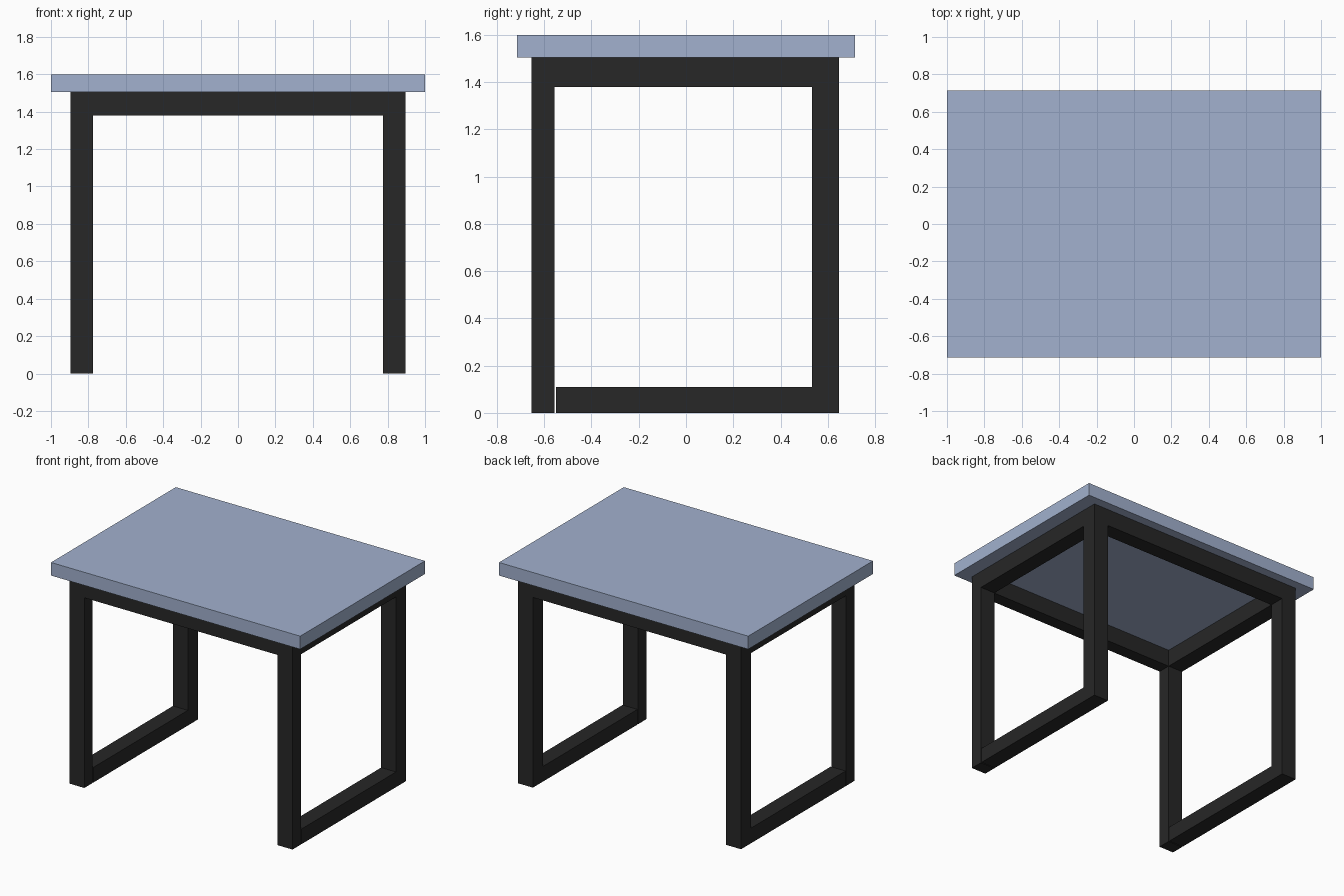
import bpy, bmesh
from mathutils import Vector

if "Cube" in bpy.data.objects:
    bpy.data.objects.remove(bpy.data.objects["Cube"])


def material(name, color):
    m = bpy.data.materials.new(name)
    m.diffuse_color = color
    m.use_nodes = True
    m.node_tree.nodes["Principled BSDF"].inputs["Base Color"].default_value = m.diffuse_color
    return m


black = material("black_frame", (0.02, 0.02, 0.02, 1))
blue = material("blue_top", (0.36, 0.44, 0.62, 1))


def box(name, lo, hi, mat):
    """Axis-aligned box between two corners."""
    lo, hi = Vector(lo), Vector(hi)
    bm = bmesh.new()
    bmesh.ops.create_cube(bm, size=1)
    for v in bm.verts:
        v.co = Vector(v.co[i] * (hi[i] - lo[i]) for i in range(3))
    mesh = bpy.data.meshes.new(name)
    bm.to_mesh(mesh)
    bm.free()
    mesh.materials.append(mat)
    ob = bpy.data.objects.new(name, mesh)
    ob.location = (lo + hi) / 2
    bpy.context.collection.objects.link(ob)
    return ob


X_OUT, X_IN = 0.895, 0.776        # frame sides
F_OUT, F_IN = -0.653, -0.557      # front legs
B_IN, B_OUT = 0.533, 0.647        # back legs
RAIL_Z, TOP_Z = 1.38, 1.505

# Table top
box("table_top", (-1, -0.715, TOP_Z), (1, 0.715, 1.6), blue)

# Front and back rails between the legs
box("front_rail", (-X_IN, F_OUT, RAIL_Z), (X_IN, F_IN, TOP_Z), black)
box("back_rail", (-X_IN, B_IN, RAIL_Z), (X_IN, B_OUT, TOP_Z), black)

# Legs, side rails and floor runners on each side
for side, x0, x1 in (("left", -X_OUT, -X_IN), ("right", X_IN, X_OUT)):
    box(side + "_front_leg", (x0, F_OUT, 0), (x1, F_IN, TOP_Z), black)
    box(side + "_back_leg", (x0, B_IN, 0), (x1, B_OUT, TOP_Z), black)
    box(side + "_side_rail", (x0, F_IN, RAIL_Z), (x1, B_IN, TOP_Z), black)
    # runner stops just short of the front leg
    box(side + "_floor_runner", (x0, F_IN + 0.006, 0), (x1, B_IN, 0.11), black)
